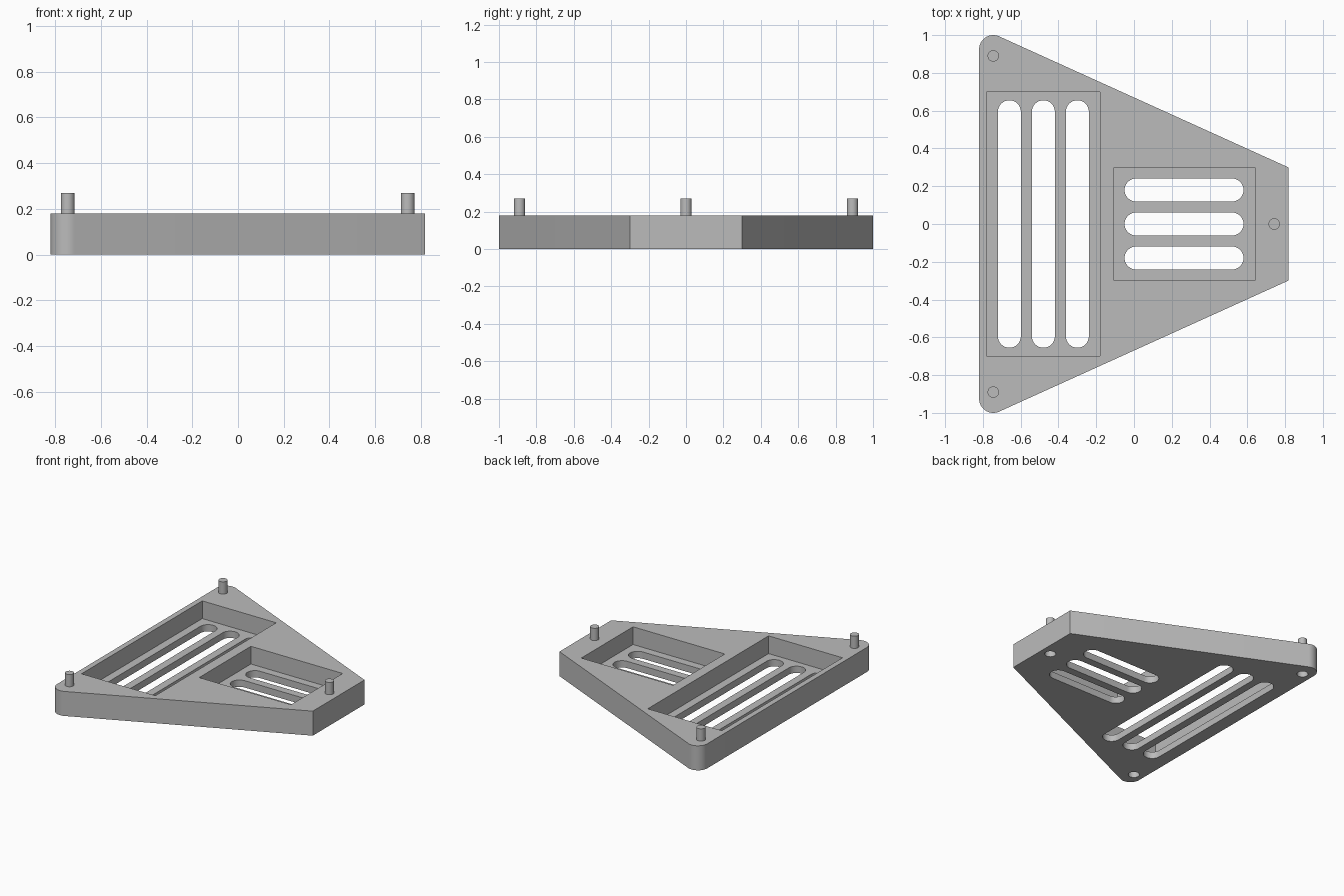
import bpy, bmesh, math

cube = bpy.data.objects.get("Cube")
if cube:
    bpy.data.objects.remove(cube, do_unlink=True)

HEIGHT, FLOOR = 0.18, 0.05
PEG_TOP = 0.27
PEGS = [(-0.745, 0.89), (-0.745, -0.89), (0.742, 0)]

grey = bpy.data.materials.new("plain_grey")
grey.use_nodes = True
grey.diffuse_color = (0.5, 0.5, 0.5, 1)
grey.node_tree.nodes["Principled BSDF"].inputs["Base Color"].default_value = (0.5, 0.5, 0.5, 1)


def prism(name, outline, z0, z1):
    """Extrude a counter-clockwise outline from z0 to z1."""
    bm = bmesh.new()
    face = bm.faces.new([bm.verts.new((x, y, z0)) for x, y in outline])
    top = bmesh.ops.extrude_face_region(bm, geom=[face])["geom"]
    for v in top:
        if isinstance(v, bmesh.types.BMVert):
            v.co.z = z1
    bmesh.ops.recalc_face_normals(bm, faces=bm.faces)
    mesh = bpy.data.meshes.new(name)
    bm.to_mesh(mesh)
    bm.free()
    mesh.materials.append(grey)
    obj = bpy.data.objects.new(name, mesh)
    bpy.context.collection.objects.link(obj)
    return obj


def arc(cx, cy, r, start, end, steps=16):
    angles = [math.radians(start + (end - start) * i / steps) for i in range(steps + 1)]
    return [(cx + r * math.cos(a), cy + r * math.sin(a)) for a in angles]


def circle(cx, cy, r):
    return arc(cx, cy, r, 0, 360, 48)[:-1]


def rectangle(x0, x1, y0, y1):
    return [(x0, y0), (x1, y0), (x1, y1), (x0, y1)]


def slot(cx, cy, length, r, along_y):
    """Rounded slot outline, centred on cx, cy."""
    d = length / 2 - r
    if along_y:
        return arc(cx, cy + d, r, 0, 180) + arc(cx, cy - d, r, 180, 360)
    return arc(cx + d, cy, r, -90, 90) + arc(cx - d, cy, r, 90, 270)


def shade(obj):
    bpy.ops.object.select_all(action="DESELECT")
    obj.select_set(True)
    bpy.context.view_layer.objects.active = obj
    bpy.ops.object.shade_smooth_by_angle(angle=math.radians(25))


# Tapered plate with two rounded corners
upper = arc(-0.745, 0.925, 0.075, 65.6, 180)
lower = [(x, -y) for x, y in reversed(upper)]
plate = prism("tapered_plate", [(0.817, 0.3)] + upper + lower + [(0.817, -0.3)], 0, HEIGHT)

# Pockets, drain slots and peg sockets
cutters = [
    prism("wide_pocket_cutter", rectangle(-0.78, -0.18, -0.7, 0.7), FLOOR, 0.3),
    prism("small_pocket_cutter", rectangle(-0.105, 0.64, -0.3, 0.3), FLOOR, 0.3),
]
for i in (-1, 0, 1):
    cutters.append(prism("long_slot_cutter", slot(-0.48 + 0.18 * i, 0, 1.31, 0.061, True), -0.1, 0.12))
    cutters.append(prism("short_slot_cutter", slot(0.265, 0.18 * i, 0.63, 0.061, False), -0.1, 0.12))
for x, y in PEGS:
    cutters.append(prism("socket_cutter", circle(x, y, 0.038), -0.1, 0.1))

for cutter in cutters:
    cutter.hide_render = True
    mod = plate.modifiers.new("cut", "BOOLEAN")
    mod.operation = "DIFFERENCE"
    mod.solver = "EXACT"
    mod.object = cutter
    bpy.context.view_layer.objects.active = plate
    bpy.ops.object.modifier_apply(modifier=mod.name)
    bpy.data.objects.remove(cutter, do_unlink=True)
shade(plate)

# Locating pegs
for name, (x, y) in zip(("back_peg", "front_peg", "side_peg"), PEGS):
    shade(prism(name, circle(x, y, 0.03), HEIGHT - 0.01, PEG_TOP))
